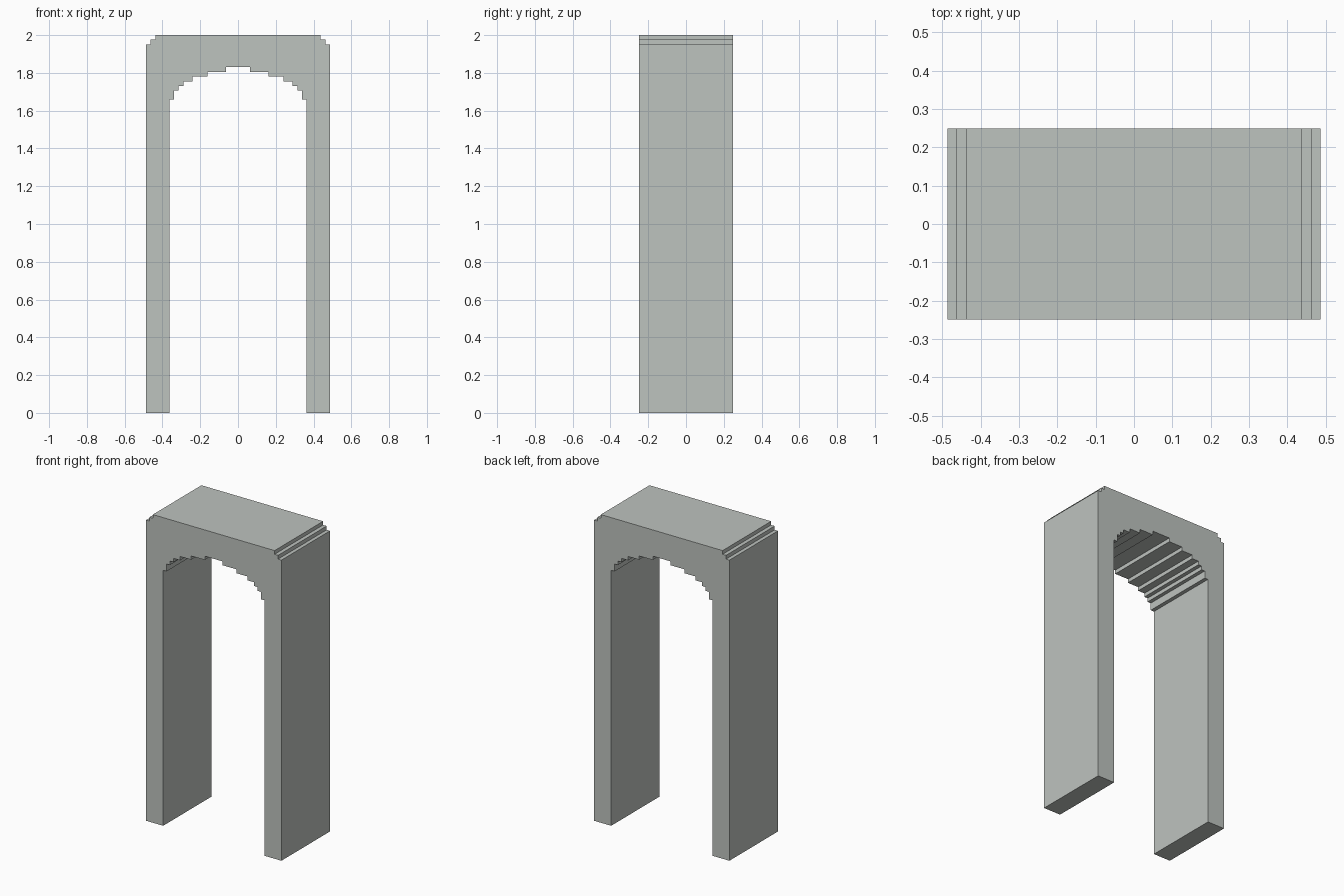
import bpy, bmesh

if "Cube" in bpy.data.objects:
    bpy.data.objects.remove(bpy.data.objects["Cube"])

HALF_DEPTH = 0.249

# Stone colour
stone = bpy.data.materials.new("pale grey stone")
stone.diffuse_color = (0.515, 0.546, 0.52, 1)
stone.use_nodes = True
stone.node_tree.nodes["Principled BSDF"].inputs["Base Color"].default_value = stone.diffuse_color

# Right half of the outline: (x, z) corners where steps turn
outer = [(0.486, 0.0), (0.486, 1.951), (0.462, 1.951), (0.462, 1.976),
         (0.437, 1.976), (0.437, 2.0)]

# Stepped arch underside: half width and height of each step, bottom to top
steps = [(0.363, 1.658), (0.338, 1.706), (0.314, 1.731), (0.289, 1.755),
         (0.241, 1.78), (0.162, 1.805), (0.064, 1.83)]
inner = [(steps[0][0], 0.0)]
for i, (x, z) in enumerate(steps):
    inner.append((x, z))
    if i + 1 < len(steps):
        inner.append((steps[i + 1][0], z))


def mirrored(points):
    return [(-x, z) for x, z in reversed(points)]


# Closed outline: up the right side, down the left, back through the opening
outline = outer + mirrored(outer) + [(-x, z) for x, z in inner] + inner[::-1]

# Archway: outline extruded from front to back
bm = bmesh.new()
face = bm.faces.new([bm.verts.new((x, -HALF_DEPTH, z)) for x, z in outline])
ext = bmesh.ops.extrude_face_region(bm, geom=[face], use_keep_orig=True)
moved = [v for v in ext["geom"] if isinstance(v, bmesh.types.BMVert)]
bmesh.ops.translate(bm, verts=moved, vec=(0, 2 * HALF_DEPTH, 0))
bmesh.ops.recalc_face_normals(bm, faces=bm.faces[:])
mesh = bpy.data.meshes.new("stepped_archway")
bm.to_mesh(mesh)
bm.free()
mesh.materials.append(stone)
arch = bpy.data.objects.new("stepped_archway", mesh)
bpy.context.collection.objects.link(arch)
